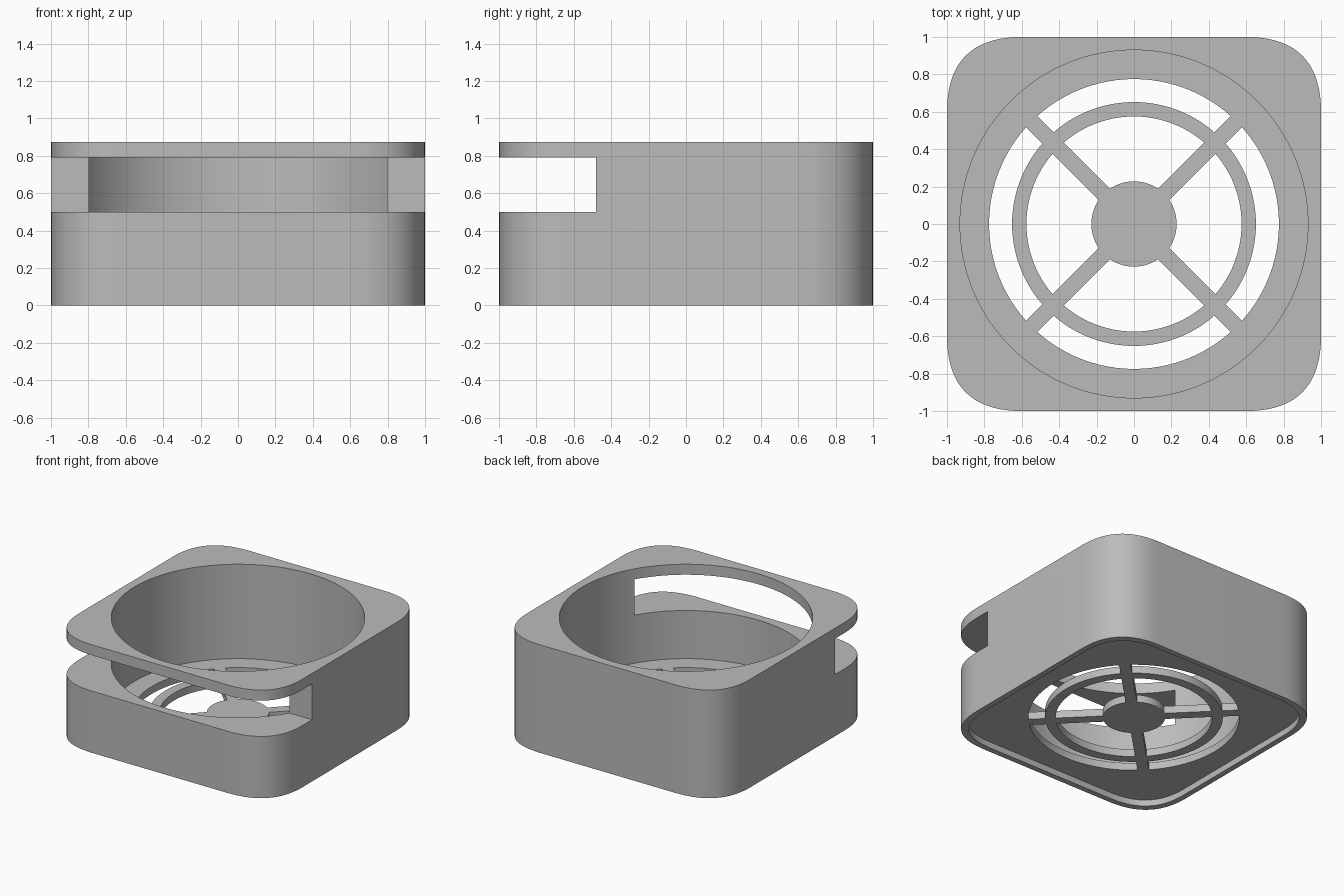
import bpy, bmesh, math
from mathutils import Vector

if "Cube" in bpy.data.objects:
    bpy.data.objects.remove(bpy.data.objects["Cube"], do_unlink=True)

HEIGHT = 0.875
FLOOR_LOW, FLOOR_TOP = 0.05, 0.11
SPOKE_HALF = 0.042

grey = bpy.data.materials.new("light grey plastic")
grey.use_nodes = True
colour = (0.5, 0.5, 0.5, 1)
grey.diffuse_color = colour
grey.node_tree.nodes["Principled BSDF"].inputs["Base Color"].default_value = colour


def prism(name, outlines, z0, z1):
    """Extrude closed 2D outlines from z0 to z1 into one object."""
    bm = bmesh.new()
    for outline in outlines:
        face = bm.faces.new([bm.verts.new((x, y, z0)) for x, y in outline])
        grown = bmesh.ops.extrude_face_region(bm, geom=[face], use_keep_orig=True)
        top = [v for v in grown["geom"] if isinstance(v, bmesh.types.BMVert)]
        bmesh.ops.translate(bm, verts=top, vec=(0, 0, z1 - z0))
    bmesh.ops.recalc_face_normals(bm, faces=bm.faces)
    mesh = bpy.data.meshes.new(name)
    bm.to_mesh(mesh)
    bm.free()
    mesh.materials.append(grey)
    obj = bpy.data.objects.new(name, mesh)
    bpy.context.collection.objects.link(obj)
    return obj


def soft_square(half, corner, steps=20):
    """Square whose corners are quadratic curves."""
    pts = []
    for sx, sy in ((1, 1), (-1, 1), (-1, -1), (1, -1)):
        tip = Vector((sx, sy)) * half
        on_side = tip - Vector((0, sy * corner))
        on_end = tip - Vector((sx * corner, 0))
        a, b = (on_side, on_end) if sx * sy > 0 else (on_end, on_side)
        for i in range(steps + 1):
            t = i / steps
            pts.append(a * (1 - t) ** 2 + tip * 2 * t * (1 - t) + b * t * t)
    return pts


def arc(radius, start, end, steps):
    return [(radius * math.cos(start + (end - start) * i / steps),
             radius * math.sin(start + (end - start) * i / steps))
            for i in range(steps + 1)]


def vent(inner, outer, start):
    """Quarter ring between two spokes of constant width."""
    end = start + math.pi / 2
    o, i = math.asin(SPOKE_HALF / outer), math.asin(SPOKE_HALF / inner)
    return arc(outer, start + o, end - o, 24) + arc(inner, end - i, start + i, 24)


def cut(target, cutter):
    cutter.hide_render = True
    mod = target.modifiers.new("cut", "BOOLEAN")
    mod.operation = "DIFFERENCE"
    mod.solver = "EXACT"
    mod.object = cutter
    bpy.context.view_layer.objects.active = target
    bpy.ops.object.modifier_apply(modifier=mod.name)
    bpy.data.objects.remove(cutter, do_unlink=True)


# Rounded square housing
housing = prism("fan_housing", [soft_square(1, 0.4)], 0, HEIGHT)

# Round bore open at the top, down to the grille floor
cut(housing, prism("bore_cutter", [arc(0.93, 0, math.tau, 128)[:-1]], FLOOR_TOP, 1))

# Shallow recess underneath, leaving a thin rim
cut(housing, prism("recess_cutter", [soft_square(0.955, 0.38)], -0.1, FLOOR_LOW))

# Wide slot across the front
slot = [(-1.2, -1.2), (1.2, -1.2), (1.2, -0.48), (-1.2, -0.48)]
cut(housing, prism("slot_cutter", [slot], 0.5, 0.79))

# Grille openings leave the hub, ring and four spokes
openings = [vent(inner, outer, math.pi / 4 + k * math.pi / 2)
            for inner, outer in ((0.228, 0.575), (0.652, 0.775)) for k in range(4)]
cut(housing, prism("vent_cutter", openings, 0.02, 0.2))

bpy.ops.object.select_all(action="DESELECT")
housing.select_set(True)
bpy.context.view_layer.objects.active = housing
bpy.ops.object.shade_smooth_by_angle(angle=math.radians(30))
